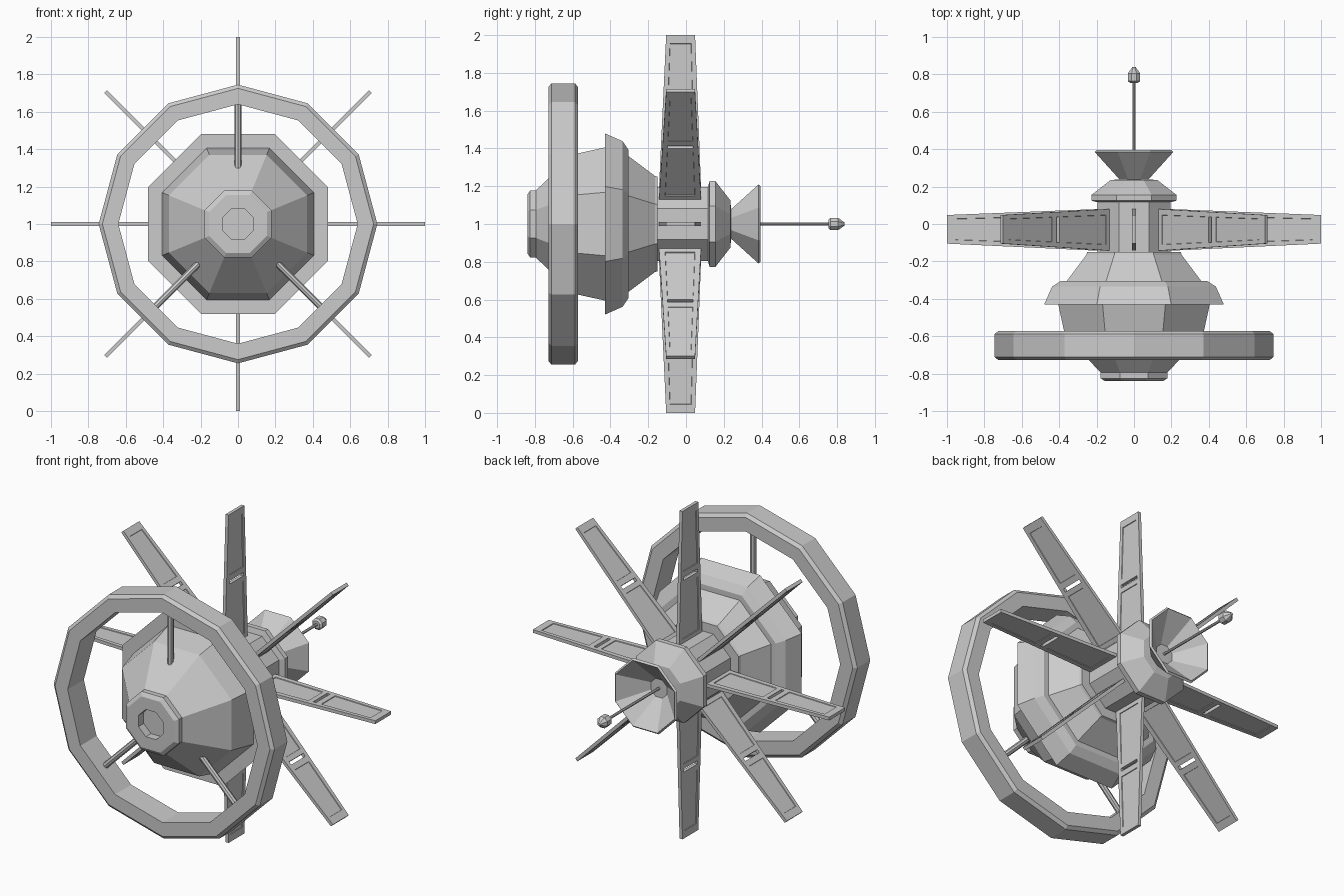
import bpy, bmesh
from math import pi, cos, sin
from mathutils import Matrix, Vector

if "Cube" in bpy.data.objects:
    bpy.data.objects.remove(bpy.data.objects["Cube"])

UP = Matrix.Translation((0, 0, 1))  # main axis runs along y at z = 1


def finish(bm, name, mat=UP):
    bmesh.ops.recalc_face_normals(bm, faces=bm.faces)
    me = bpy.data.meshes.new(name)
    bm.to_mesh(me)
    bm.free()
    me.transform(mat)
    ob = bpy.data.objects.new(name, me)
    bpy.context.collection.objects.link(ob)
    return ob


def lathe(name, profile, sides=8, phase=pi / 8, flats=True, loop=False):
    """Spin (y, radius) points round y; radius is to the flats or the corners."""
    bm = bmesh.new()
    k = 1 / cos(pi / sides) if flats else 1
    rings = [[bm.verts.new((r * k * cos(phase + 2 * pi * i / sides), y,
                            r * k * sin(phase + 2 * pi * i / sides)))
              for i in range(sides)] for y, r in profile]
    pairs = list(zip(rings, rings[1:]))
    if loop:
        pairs.append((rings[-1], rings[0]))
    else:
        bm.faces.new(rings[0])
        bm.faces.new(rings[-1])
    for a, b in pairs:
        for i in range(sides):
            j = (i + 1) % sides
            bm.faces.new((a[i], a[j], b[j], b[i]))
    return finish(bm, name)


def solar_panel(name, angle):
    """Tapered slab with a through slot and two recessed cells on each side."""
    rs = [.17, .22, .545, .575, .595, .63, .955, 1.0]
    vs = [0, .14, .86, 1]
    half = .01
    bm = bmesh.new()

    def point(r, v):
        t = (r - .19) / .81
        y0, y1 = -.143 + .038 * t, .08 - .032 * t
        return bm.verts.new((-half, y0 + (y1 - y0) * v, r))

    grid = [[point(r, v) for v in vs] for r in rs]
    for i in range(len(rs) - 1):
        for j in range(3):
            if (i, j) != (3, 1):
                bm.faces.new((grid[i][j], grid[i + 1][j],
                              grid[i + 1][j + 1], grid[i][j + 1]))
    bottom = bm.faces[:]
    ext = bmesh.ops.extrude_face_region(bm, geom=bottom, use_keep_orig=True)
    moved = [g for g in ext["geom"] if isinstance(g, bmesh.types.BMVert)]
    bmesh.ops.translate(bm, verts=moved, vec=(2 * half, 0, 0))
    bmesh.ops.recalc_face_normals(bm, faces=bm.faces)
    cells = [f for f in bm.faces if abs(f.normal.x) > .9 and f.calc_area() > .03]
    bmesh.ops.inset_individual(bm, faces=cells, thickness=.002, depth=-.004)
    finish(bm, name, UP @ Matrix.Rotation(angle, 4, 'Y'))


# Main hull: recessed nose port, cone, drum, collar, shoulder and hub
lathe("hull", [(-.79, .083), (-.84, .083), (-.84, .155), (-.825, .178), (-.795, .178),
               (-.59, .37), (-.43, .405), (-.43, .48), (-.335, .438), (-.305, .392),
               (-.305, .36), (-.165, .255), (-.15, .25), (-.15, .195), (.125, .195)])

# Rear collar behind the panels
lathe("rear_collar", [(.115, .19), (.125, .228), (.155, .228), (.235, .125), (.24, .06)])

# Hollow dish
lathe("dish", [(.23, .07), (.385, .21), (.395, .2), (.26, .055)])

# Antenna mast and tip
lathe("antenna_mast", [(.24, .008), (.78, .008)])
lathe("antenna_tip", [(.755, .022), (.765, .033), (.805, .033), (.84, .008)])

# Twelve-sided habitat ring
lathe("outer_ring", [(-.728, .64), (-.728, .725), (-.712, .745), (-.588, .745),
                     (-.572, .725), (-.572, .64)],
      sides=12, phase=0, flats=False, loop=True)

# Three ring spokes
for n, deg in enumerate((0, 135, 225)):
    bm = bmesh.new()
    bmesh.ops.create_cone(bm, cap_ends=True, segments=8, radius1=.018, radius2=.018,
                          depth=.39, matrix=Matrix.Translation((0, -.65, .475)))
    finish(bm, f"ring_spoke_{n + 1}", UP @ Matrix.Rotation(deg * pi / 180, 4, 'Y'))

# Eight radial solar panels
for n in range(8):
    solar_panel(f"solar_panel_{n + 1}", n * pi / 4)
